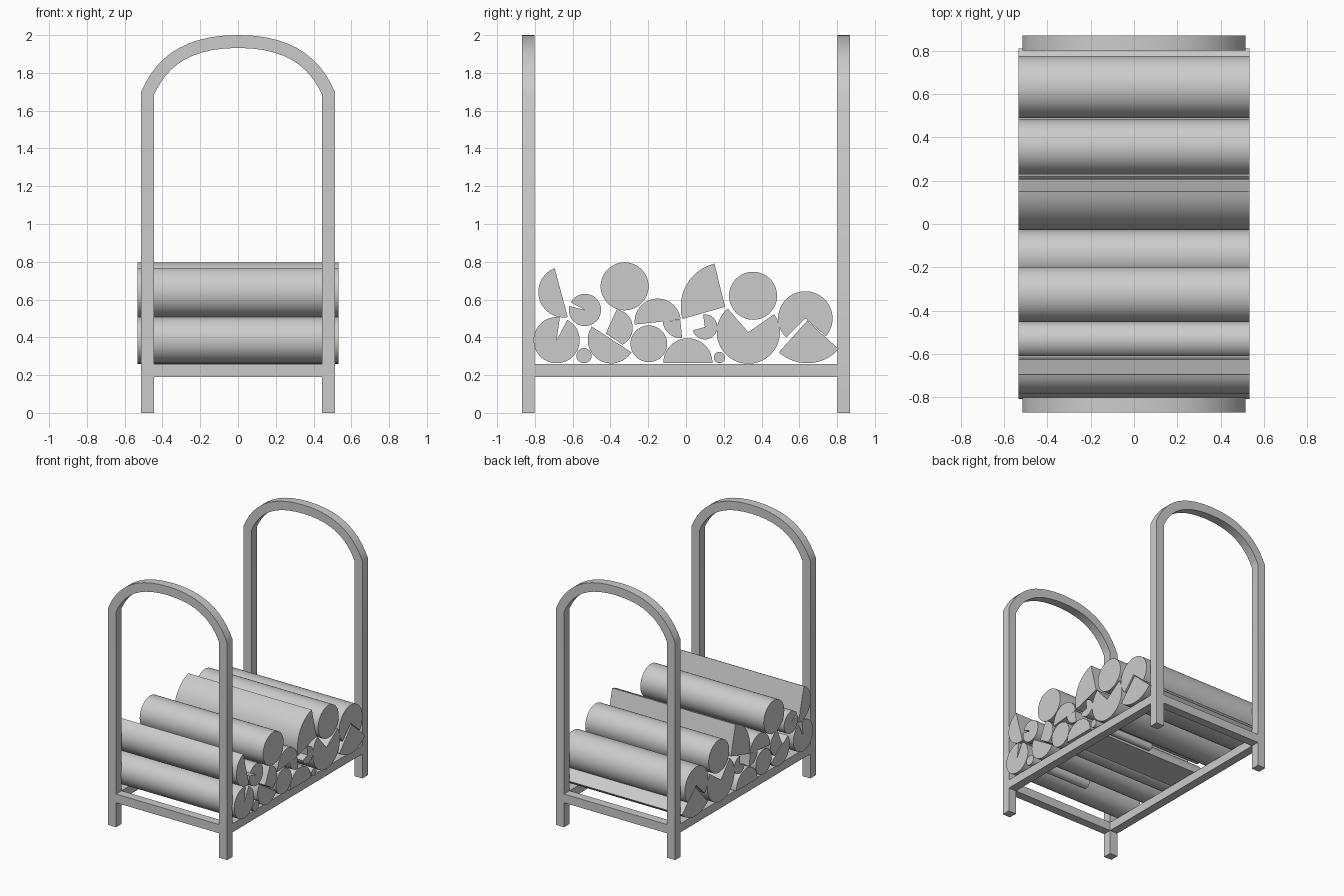
import bpy, bmesh
from math import radians, cos, sin
from mathutils import Vector
from mathutils.geometry import interpolate_bezier

cube = bpy.data.objects.get("Cube")
if cube:
    bpy.data.objects.remove(cube, do_unlink=True)

grey = bpy.data.materials.new("plain_grey")
grey.use_nodes = True
grey.diffuse_color = (0.6, 0.6, 0.6, 1)
grey.node_tree.nodes["Principled BSDF"].inputs["Base Color"].default_value = (0.6, 0.6, 0.6, 1)


def finish(name, bm):
    """Turn a bmesh into a named object with sharp-edged smooth shading."""
    bmesh.ops.recalc_face_normals(bm, faces=bm.faces)
    mesh = bpy.data.meshes.new(name)
    bm.to_mesh(mesh)
    bm.free()
    mesh.materials.append(grey)
    obj = bpy.data.objects.new(name, mesh)
    bpy.context.collection.objects.link(obj)
    bpy.ops.object.select_all(action='DESELECT')
    obj.select_set(True)
    bpy.context.view_layer.objects.active = obj
    bpy.ops.object.shade_smooth_by_angle(angle=radians(35))
    return obj


def box(name, center, size):
    bm = bmesh.new()
    bmesh.ops.create_cube(bm, size=1)
    for v in bm.verts:
        v.co = Vector(center) + Vector(size) * v.co
    return finish(name, bm)


# Frame dimensions
BAR = 0.068
LEG_X, LEG_Y, RAIL_Z = 0.48, 0.835, 0.225


def hoop(name, y):
    """Square bar swept along one leg, over the arch and down the other leg."""
    arch = interpolate_bezier(Vector((-LEG_X, 1.69)), Vector((-0.41, 1.85)),
                              Vector((-0.28, 1.966)), Vector((0, 1.966)), 12)
    half = [Vector((-LEG_X, 0))] + [p.to_2d() for p in arch]
    path = half + [Vector((-p.x, p.y)) for p in reversed(half[:-1])]
    bm = bmesh.new()
    rings = []
    for i, p in enumerate(path):
        before = (p - path[i - 1]).normalized() if i else Vector((0, 1))
        after = (path[i + 1] - p).normalized() if i < len(path) - 1 else before
        tangent = (before + after).normalized()
        miter = Vector((-tangent.y, tangent.x)) * BAR / 2 / tangent.dot(before)
        rings.append([bm.verts.new((p.x + s * miter.x, y + d * BAR / 2, p.y + s * miter.y))
                      for s, d in ((1, -1), (1, 1), (-1, 1), (-1, -1))])
    for a, b in zip(rings, rings[1:]):
        for k in range(4):
            bm.faces.new((a[k], a[k - 1], b[k - 1], b[k]))
    bm.faces.new(rings[0])
    bm.faces.new(rings[-1])
    return finish(name, bm)


# Hoops and base rails
hoop("front_hoop", -LEG_Y)
hoop("back_hoop", LEG_Y)
for side, s in (("left", 1), ("right", -1)):
    box(side + "_rail", (s * LEG_X, 0, RAIL_Z), (BAR, 2 * LEG_Y - BAR, BAR))
for side, s in (("front", -1), ("back", 1)):
    box(side + "_rail", (0, s * LEG_Y, RAIL_Z), (2 * LEG_X - BAR, BAR, BAR))


def log(name, y, z, r, start=0, end=360, apex=None, x0=-0.533, x1=0.533):
    """Extruded disc, or an arc closed by a chord or through an apex point."""
    full = end - start == 360
    n = max(8, round((end - start) / 6))
    angles = [radians(start + (end - start) * i / n) for i in range(n if full else n + 1)]
    outline = [(y + r * cos(a), z + r * sin(a)) for a in angles]
    if apex:
        outline.append(apex)
    bm = bmesh.new()
    face = bm.faces.new([bm.verts.new((x0, *p)) for p in outline])
    moved = bmesh.ops.extrude_face_region(bm, geom=[face])["geom"]
    for v in moved:
        if isinstance(v, bmesh.types.BMVert):
            v.co.x = x1
    # The starting face stays as the second cap
    if not any(all(abs(v.co.x - x0) < 1e-6 for v in f.verts) for f in bm.faces):
        bm.faces.new([v for v in bm.verts if abs(v.co.x - x0) < 1e-6])
    return finish(name, bm)


# Whole round logs: y, z, radius
for i, (y, z, r) in enumerate(((-0.325, 0.67, 0.127), (-0.197, 0.366, 0.097),
                               (0.355, 0.62, 0.127))):
    log(f"round_log_{i + 1}", y, z, r)

# Thin short branches
for i, (y, z, r) in enumerate(((-0.54, 0.303, 0.04), (0.177, 0.293, 0.03))):
    log(f"branch_{i + 1}", y, z, r, x0=0)

# Half logs closed by a straight split: y, z, radius, arc start, arc end
for i, args in enumerate(((-0.647, 0.64, 0.135, 111, 279), (-0.395, 0.387, 0.125, 146, 328),
                          (-0.15, 0.483, 0.122, 5, 187), (0.01, 0.265, 0.13, 0, 180))):
    log(f"half_log_{i + 1}", *args)

# Logs with a wedge missing, and split wedges, meeting at their centre
for i, (y, z, r, a, b) in enumerate(((-0.685, 0.385, 0.122, 82, 422),
                                     (-0.535, 0.545, 0.085, 166, 512),
                                     (0.1, 0.455, 0.066, -164, 98),
                                     (0.33, 0.427, 0.167, 131, 395),
                                     (0.632, 0.5, 0.144, -41, 225))):
    log(f"notched_log_{i + 1}", y, z, r, a, b, apex=(y, z))
for i, (y, z, r, a, b) in enumerate(((-0.03, 0.49, 0.093, 183, 276),
                                     (0.207, 0.562, 0.235, 104, 196),
                                     (0.642, 0.488, 0.225, 228, 318))):
    log(f"split_wedge_{i + 1}", y, z, r, a, b, apex=(y, z))
log("split_wedge_4", -0.382, 0.45, 0.1, -62, 81, apex=(-0.425, 0.42))
